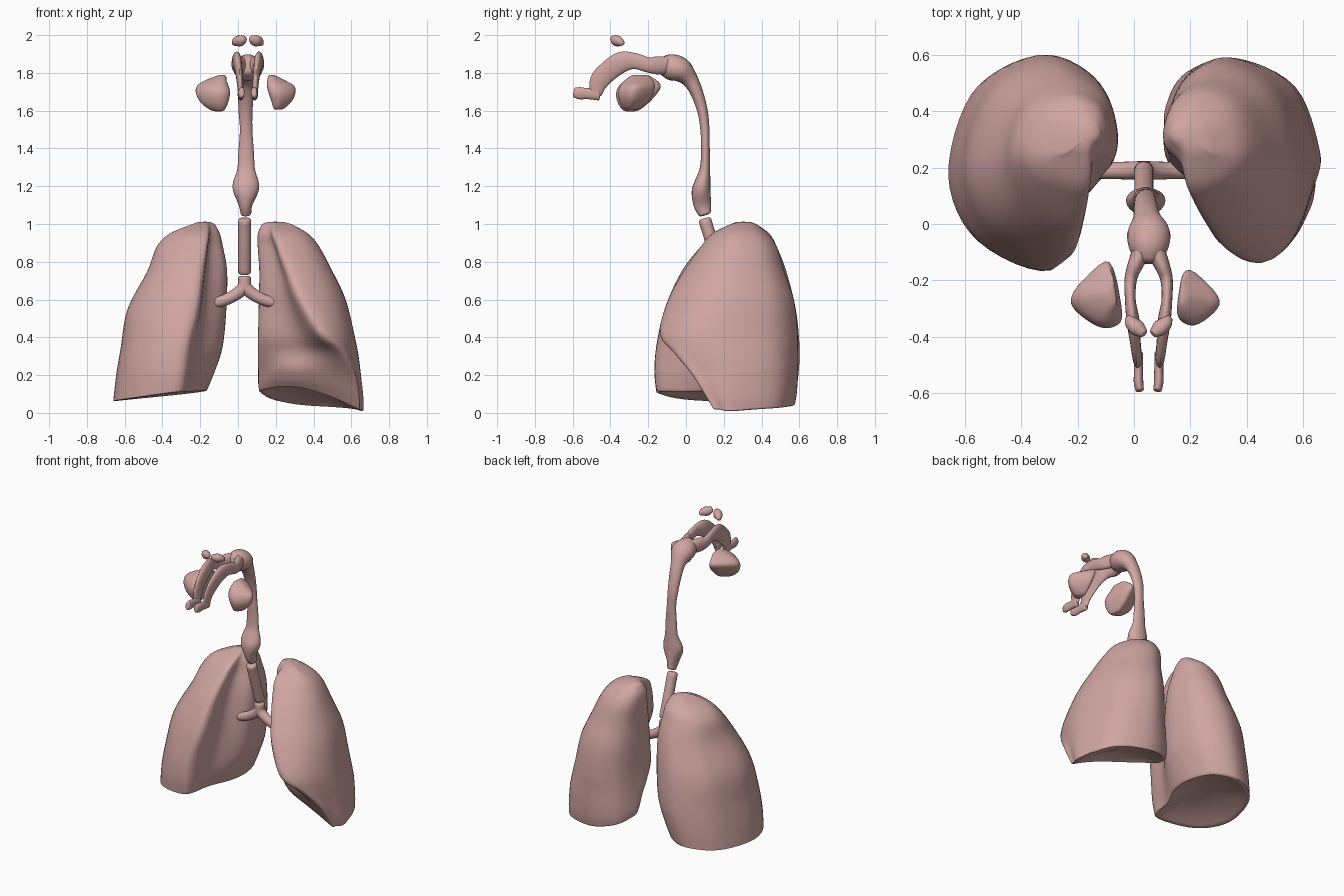
import bpy, bmesh, math
from mathutils import Vector

tissue = bpy.data.materials.new("tissue")
tissue.diffuse_color = (0.63, 0.38, 0.36, 1)


def spline(pts, n, closed=False):
    """Catmull-Rom through tuples of any length."""
    m = len(pts)
    out = []
    for i in range(m if closed else m - 1):
        if closed:
            p = [pts[(i + k) % m] for k in (-1, 0, 1, 2)]
        else:
            p = [pts[min(max(i + k, 0), m - 1)] for k in (-1, 0, 1, 2)]
        for j in range(n):
            t = j / n
            out.append(tuple(
                0.5 * (2 * b + (c - a) * t + (2 * a - 5 * b + 4 * c - d) * t * t
                       + (3 * b - a - 3 * c + d) * t ** 3)
                for a, b, c, d in zip(*p)))
    if not closed:
        out.append(tuple(pts[-1]))
    return out


def skin(name, rings, angle=50):
    """Closed surface through rings of equal length."""
    bm = bmesh.new()
    vr = [[bm.verts.new(p) for p in r] for r in rings]
    n = len(vr[0])
    for a, b in zip(vr, vr[1:]):
        for i in range(n):
            j = (i + 1) % n
            bm.faces.new((a[i], a[j], b[j], b[i]))
    bm.faces.new(vr[0])
    bm.faces.new(vr[-1])
    bmesh.ops.recalc_face_normals(bm, faces=bm.faces)
    me = bpy.data.meshes.new(name)
    bm.to_mesh(me)
    bm.free()
    me.materials.append(tissue)
    ob = bpy.data.objects.new(name, me)
    bpy.context.collection.objects.link(ob)
    bpy.context.view_layer.objects.active = ob
    ob.select_set(True)
    bpy.ops.object.shade_smooth_by_angle(angle=math.radians(angle))
    ob.select_set(False)
    return ob


def tube(name, rows, side=(1, 0, 0), sides=20, steps=5, round_end=0.55):
    """Rows: x, y, z, half width along side, half thickness."""
    rows = spline(rows, steps)
    side = Vector(side)
    rings = []
    for i, r in enumerate(rows):
        c = Vector(r[:3])
        t = (Vector(rows[min(i + 1, len(rows) - 1)][:3]) - Vector(rows[max(i - 1, 0)][:3])).normalized()
        u = (side - t * side.dot(t)).normalized()
        v = t.cross(u)

        def ring(k, push=0.0):
            return [c + t * push + u * (r[3] * k * math.cos(a)) + v * (r[4] * k * math.sin(a))
                    for a in (2 * math.pi * s / sides for s in range(sides))]
        e = min(r[3], r[4]) * 0.3
        if i == 0:
            rings += [ring(round_end, -e), ring(0.85, -e * 0.7)]
        rings.append(ring(1))
        if i == len(rows) - 1:
            rings += [ring(0.85, e * 0.7), ring(round_end, e)]
    return skin(name, rings)


def lung(name, sx, dome, rows):
    """Rows: z, medial x, lateral x, front x, front y, back y, hollow, lateral drop, front lift."""
    rings = []
    for z, xm, xl, xf, yf, yb, hollow, drop, lift in spline(rows, 5):
        w, h, q = xl - xm, yb - yf, 0.705
        yl, xb, ym = min(yf + 0.44 * h, 0.26), xm + 0.45 * w, yf + 0.7 * h
        y2 = yf + 0.48 * h
        pts = [(xf, yf),
               (xf + q * (xl - xf), yl - q * (yl - yf)),
               (xl, yl),
               (xb + q * (xl - xb), yl + q * (yb - yl)),
               (xb, yb),
               (xb - q * (xb - xm), ym + q * (yb - ym)),
               (xm, ym),
               (xm + 0.01 * w, y2),
               ((xm + xf) / 2 + hollow, (y2 + yf) / 2 + hollow)]
        ring = []
        for x, y in spline(pts, 6, True):
            u = min(max((x - xm) / w, 0), 1)
            f = min(max((yb - y) / h, 0), 1)
            ring.append((sx * x, y, z - drop * u + lift * f * (1 - u * u)))
        rings.append(ring)

    def inset(ring, k, dz):
        n = len(ring)
        cx, cy, cz = (sum(p[a] for p in ring) / n for a in range(3))
        return [(cx + (x - cx) * k, cy + (y - cy) * k, cz + (z - cz) * k + dz) for x, y, z in ring]
    top, bot = rings[0], rings[-1]
    rings = [inset(top, 0.1, 0.012), inset(top, 0.6, 0.01)] + rings
    rings += [inset(bot, k, d * dome) for k, d in ((0.97, -.08), (0.9, 0.1), (0.6, .7), (0.3, .95), (0.05, 1))]
    return skin(name, rings, 60)


# Lungs
lung("lung_left_side", -1, .05, [
    (1.00, .125, .24, .17, .25, .37, .00, 0, 0),
    (.95, .10, .36, .17, .15, .44, .01, 0, 0),
    (.88, .085, .43, .18, .08, .48, .02, 0, 0),
    (.75, .065, .48, .20, -.02, .53, .03, 0, 0),
    (.55, .07, .585, .23, -.11, .58, .03, 0, 0),
    (.35, .09, .62, .28, -.155, .60, .02, 0, 0),
    (.22, .13, .645, .30, -.165, .595, .01, .02, 0),
    (.115, .17, .66, .31, -.155, .58, .01, .05, .015)])
lung("lung_right_side", 1, .06, [
    (1.00, .13, .28, .20, .24, .37, .00, 0, 0),
    (.95, .11, .37, .20, .14, .43, .01, 0, 0),
    (.88, .11, .43, .22, .08, .48, .02, 0, 0),
    (.75, .12, .50, .27, -.01, .52, .025, 0, 0),
    (.60, .12, .57, .33, -.09, .57, .03, 0, 0),
    (.42, .12, .615, .43, -.135, .59, .04, 0, 0),
    (.31, .12, .635, .53, -.06, .59, .01, 0, .02),
    (.20, .12, .65, .59, .04, .59, -.05, .02, .06),
    (.12, .12, .66, .605, .10, .585, -.06, .04, .09),
    (.068, .125, .66, .61, .14, .575, -.06, .055, .12)])

# Windpipe and its fork
tube("trachea", [(.035, .10, 1.02, .034, .034), (.035, .145, .88, .034, .034), (.035, .19, .745, .034, .034)])
for s, end in ((-1, .165), (1, .168)):
    tube("bronchus", [(.035, .19, .715, .034, .034), (.035 + s * .005, .19, .665, .034, .034),
                      (.035 + s * .05, .19, .625, .032, .032), (.035 + s * .11, .19, .595, .03, .03),
                      (.035 + s * end, .19, .583, .029, .029)], side=(0, 1, 0), round_end=.7)

# Larynx and throat
tube("throat", [
    (.042, .10, 1.055, .028, .034), (.04, .087, 1.10, .036, .046), (.041, .08, 1.17, .066, .05),
    (.042, .088, 1.22, .068, .042), (.043, .10, 1.29, .047, .028), (.043, .103, 1.38, .041, .023),
    (.043, .10, 1.50, .033, .024), (.04, .087, 1.60, .037, .028), (.042, .055, 1.70, .043, .034),
    (.046, .02, 1.765, .05, .044), (.052, -.03, 1.815, .076, .066), (.052, -.085, 1.832, .07, .068),
    (.052, -.125, 1.838, .048, .05)])

# Paired nasal passages, nostrils and forehead sinuses
for s in (0, 1):
    def m(rows):
        return [((.104 - r[0]) if s else r[0],) + tuple(r[1:]) for r in rows]
    tube("nasal_passage", m([
        (.03, -.09, 1.84, .035, .045), (.003, -.15, 1.84, .027, .048), (-.012, -.20, 1.842, .022, .04),
        (-.013, -.27, 1.862, .019, .042), (-.004, -.34, 1.857, .023, .055), (.004, -.41, 1.81, .019, .054),
        (.010, -.46, 1.755, .017, .05), (.015, -.478, 1.685, .015, .03)]))
    tube("nostril", m([(.015, -.46, 1.686, .017, .032), (.016, -.52, 1.690, .016, .029),
                       (.016, -.56, 1.692, .017, .032), (.02, -.59, 1.697, .015, .027)]))
    tube("frontal_sinus", m([(-.022, -.335, 1.955, .012, .014), (-.008, -.352, 1.965, .026, .024),
                             (.014, -.372, 1.972, .03, .027), (.034, -.388, 1.982, .018, .016)]),
         side=(0, .6, -.8), sides=14)


# Cheek sinuses
def cheek(name, sx, rows):
    """Rows: z, inner x, outer x, front y, back y."""
    rings = []
    for z, xi, xo, yf, yb in spline(rows, 4):
        ymid = yf + .45 * (yb - yf)
        pts = [(xi, yf + .1 * (yb - yf)), (xi + .35 * (xo - xi), yf),
               (xi + .8 * (xo - xi), ymid - .25 * (yb - yf)), (xo, ymid),
               (xi + .65 * (xo - xi), yb - .2 * (yb - yf)), (xi + .2 * (xo - xi), yb), (xi, ymid)]
        rings.append([(sx * x, y, z) for x, y in spline(pts, 4, True)])
    skin(name, rings, 70)


cheek("cheek_sinus_left", -1, [
    (1.596, .09, .11, -.31, -.28), (1.603, .074, .145, -.335, -.25), (1.64, .058, .195, -.36, -.20),
    (1.69, .048, .222, -.37, -.155), (1.73, .055, .218, -.355, -.135), (1.76, .065, .175, -.325, -.155),
    (1.782, .065, .12, -.29, -.19), (1.79, .075, .09, -.26, -.22)])
cheek("cheek_sinus_right", 1, [
    (1.605, .20, .22, -.30, -.27), (1.612, .19, .245, -.33, -.24), (1.65, .18, .285, -.35, -.20),
    (1.69, .168, .303, -.36, -.175), (1.73, .158, .298, -.35, -.165), (1.76, .158, .25, -.325, -.175),
    (1.785, .163, .20, -.29, -.20), (1.79, .17, .185, -.26, -.22)])
